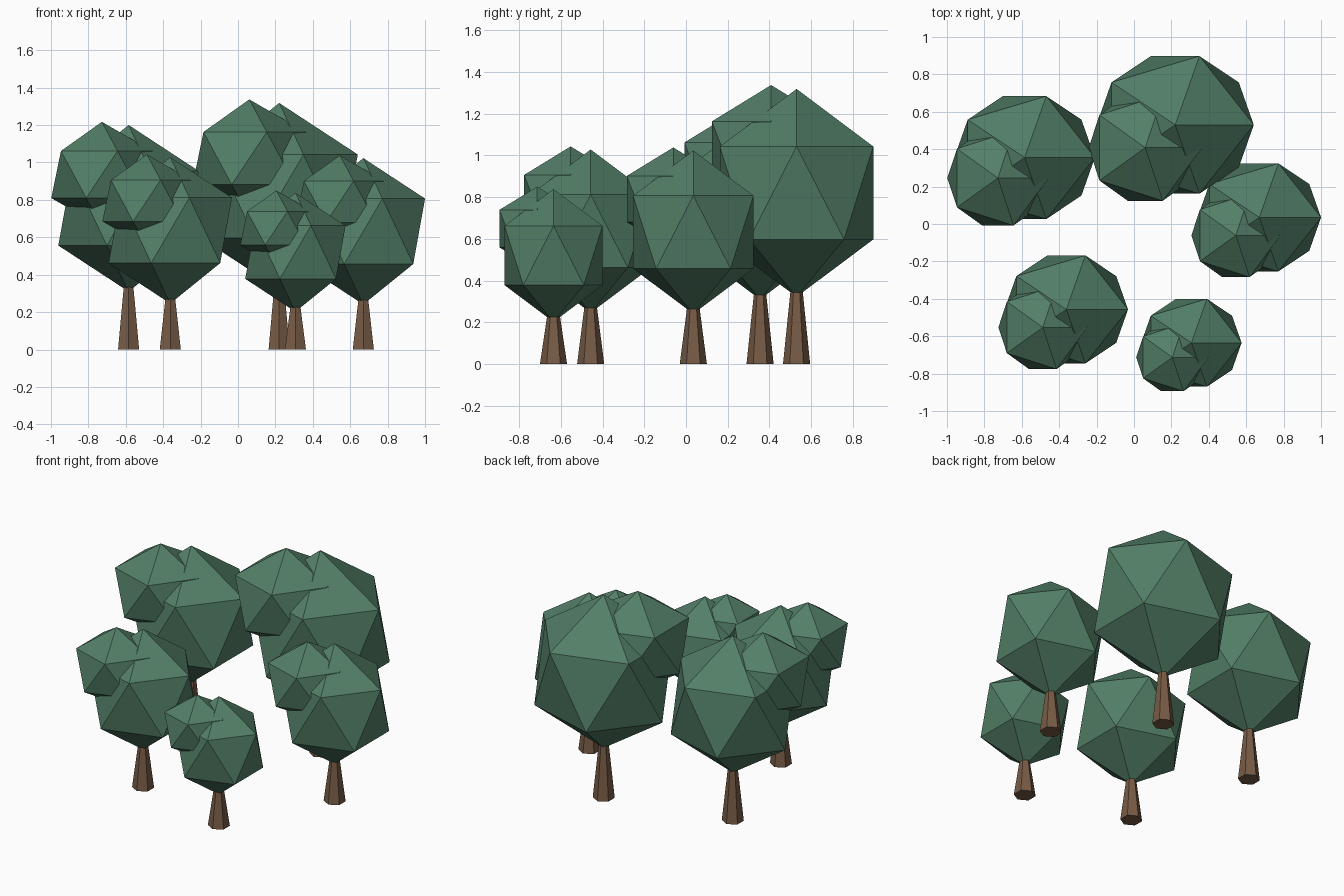
import bpy

if "Cube" in bpy.data.objects:
    bpy.data.objects.remove(bpy.data.objects["Cube"])


def flat_material(name, color):
    m = bpy.data.materials.new(name)
    m.diffuse_color = (*color, 1)
    m.use_nodes = True
    m.node_tree.nodes["Principled BSDF"].inputs["Base Color"].default_value = m.diffuse_color
    return m


leaf = flat_material("leaf green", (0.085, 0.21, 0.135))
bark = flat_material("bark brown", (0.185, 0.105, 0.06))


def crown(name, loc, radii):
    # Faceted 20-sided foliage ball, stretched per axis
    bpy.ops.mesh.primitive_ico_sphere_add(subdivisions=1, radius=1, location=loc)
    o = bpy.context.object
    o.name = name
    o.scale = radii
    o.data.materials.append(leaf)


def tree(name, x, y, z, s):
    # z is the crown centre, s its half width
    rz = 1.06 * s
    crown(name + "_main_crown", (x, y, z), (s, 0.92 * s, rz))
    crown(name + "_side_crown", (x - 0.34 * s, y - 0.26 * s, z + 0.43 * s),
          (0.72 * s, 0.71 * s, 0.67 * s))
    # Six-sided tapered trunk reaching into the crown
    h = z - rz + 0.06
    bpy.ops.mesh.primitive_cone_add(vertices=6, radius1=0.065, radius2=0.026,
                                    depth=h, location=(x, y, h / 2))
    o = bpy.context.object
    o.name = name + "_trunk"
    o.data.materials.append(bark)


# Grove of five trees
tree("back_tree", 0.22, 0.53, 0.82, 0.47)
tree("left_tree", -0.585, 0.355, 0.755, 0.42)
tree("right_tree", 0.67, 0.035, 0.632, 0.369)
tree("front_left_tree", -0.362, -0.457, 0.637, 0.369)
tree("front_tree", 0.307, -0.635, 0.52, 0.30)
